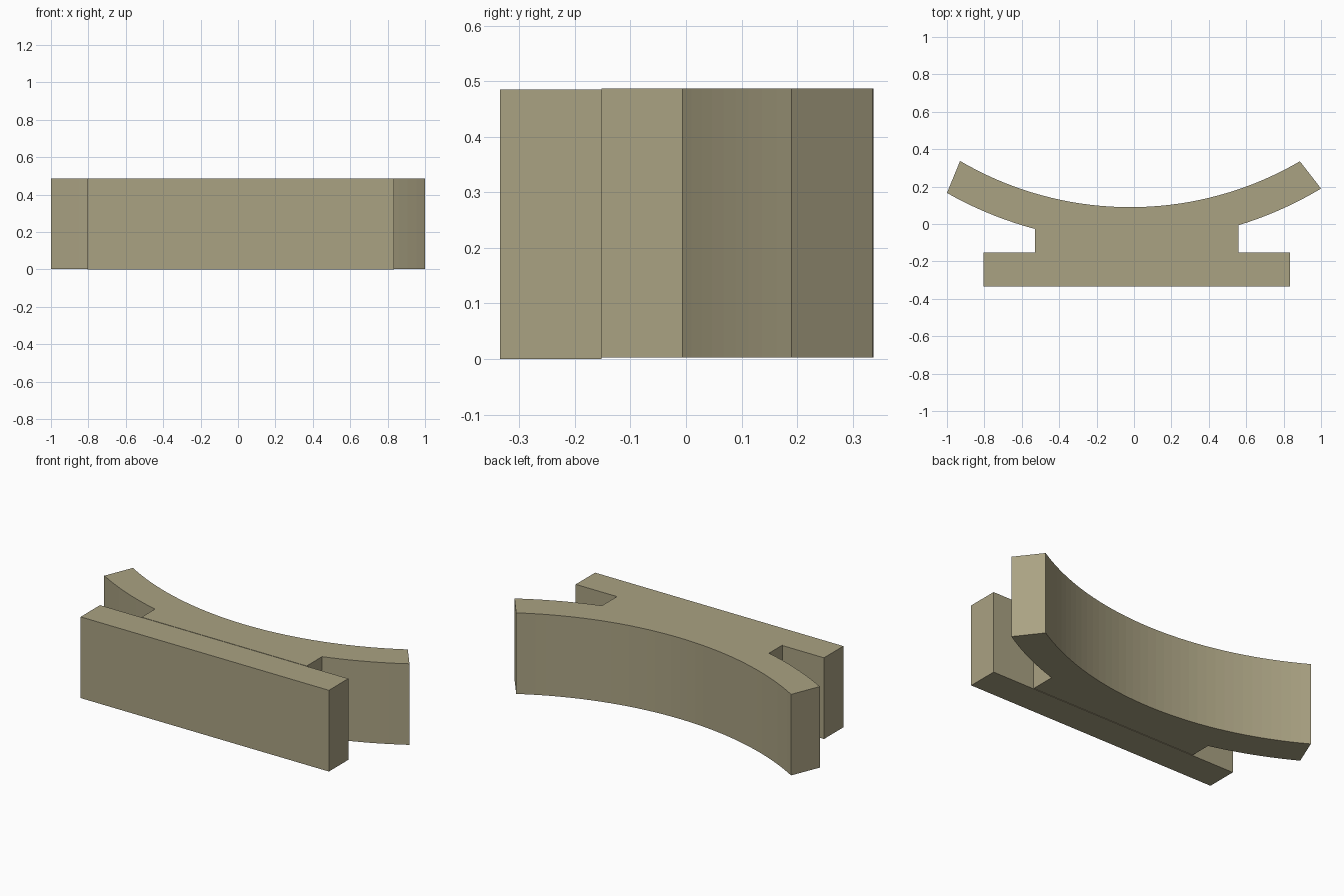
import bpy, bmesh, math

if "Cube" in bpy.data.objects:
    bpy.data.objects.remove(bpy.data.objects["Cube"])

khaki = bpy.data.materials.new("khaki")
khaki.diffuse_color = (0.40, 0.36, 0.225, 1)
khaki.use_nodes = True
khaki.node_tree.nodes["Principled BSDF"].inputs["Base Color"].default_value = khaki.diffuse_color


def extrude_profile(name, outline, z0, z1):
    """Turn a counter-clockwise plan outline into a flat-shaded solid."""
    bm = bmesh.new()
    base = bm.faces.new([bm.verts.new((x, y, z0)) for x, y in outline])
    res = bmesh.ops.extrude_face_region(bm, geom=[base], use_keep_orig=True)
    top = [g for g in res["geom"] if isinstance(g, bmesh.types.BMVert)]
    bmesh.ops.translate(bm, verts=top, vec=(0, 0, z1 - z0))
    bmesh.ops.recalc_face_normals(bm, faces=bm.faces[:])
    mesh = bpy.data.meshes.new(name)
    bm.to_mesh(mesh)
    bm.free()
    mesh.materials.append(khaki)
    obj = bpy.data.objects.new(name, mesh)
    bpy.context.collection.objects.link(obj)
    return obj


CX, CY = -0.02, 1.89          # centre shared by both arcs
R_IN, R_OUT = 1.80, 1.983


def arc(radius, x0, x1, steps):
    """Points on the lower side of the circle from x0 to x1."""
    a0, a1 = (math.asin((x - CX) / radius) for x in (x0, x1))
    angles = [a0 + (a1 - a0) * i / steps for i in range(steps + 1)]
    return [(CX + radius * math.sin(a), CY - radius * math.cos(a)) for a in angles]


# Curved cradle with the web that joins it to the base
JOIN_Y = -0.152
cradle = (arc(R_OUT, -1.0, -0.53, 9)
          + [(-0.53, JOIN_Y), (0.56, JOIN_Y)]
          + arc(R_OUT, 0.56, 1.0, 9)
          + arc(R_IN, 0.887, -0.93, 36))
extrude_profile("curved_cradle", cradle, 0.003, 0.487)

# Straight mounting bar at the front
bar = [(-0.805, -0.335), (0.835, -0.335), (0.835, JOIN_Y), (-0.805, JOIN_Y)]
extrude_profile("mounting_bar", bar, 0.0, 0.485)
